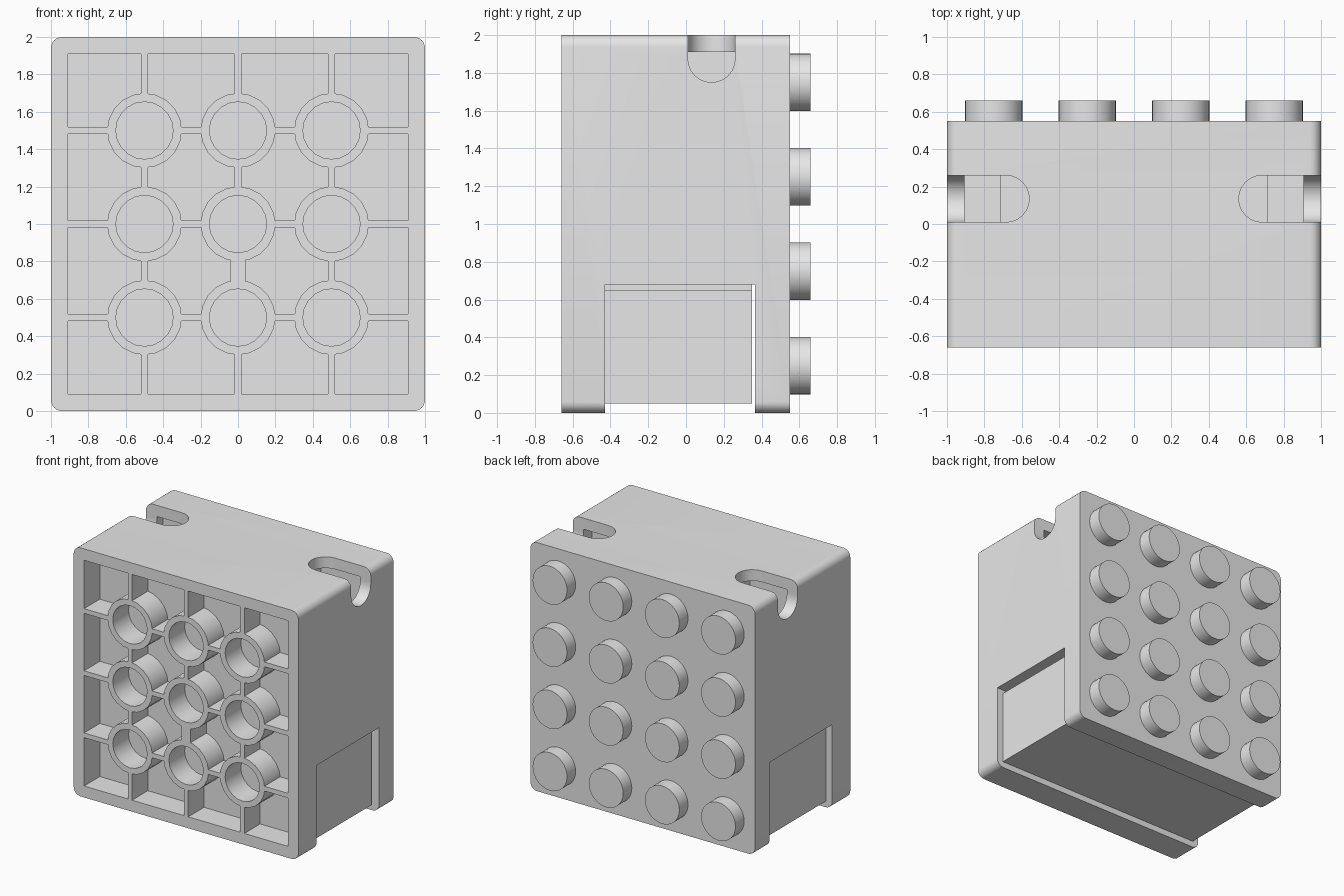
import bpy, bmesh, math
from mathutils import Vector

old = bpy.data.objects.get("Cube")
if old:
    bpy.data.objects.remove(old, do_unlink=True)

grey = bpy.data.materials.new("light_grey")
grey.use_nodes = True
grey.diffuse_color = (0.8, 0.8, 0.8, 1)
grey.node_tree.nodes["Principled BSDF"].inputs["Base Color"].default_value = (0.8, 0.8, 0.8, 1)


def arc(cx, cy, r, start, end, steps):
    return [(cx + r * math.cos(math.radians(start + (end - start) * i / steps)),
             cy + r * math.sin(math.radians(start + (end - start) * i / steps)))
            for i in range(steps + 1)]


def circle(cx, cy, r, sides):
    return arc(cx, cy, r, 0, 360, sides)[:-1]


def rect(a, b, c, d):
    return [(a, c), (b, c), (b, d), (a, d)]


def place(axis, u, v, t):
    return Vector({"x": (t, u, v), "y": (u, t, v), "z": (u, v, t)}[axis])


def prism(name, outline, axis, lo, hi, hole=None):
    """Extrude an outline along an axis, optionally with a matching through hole."""
    bm = bmesh.new()
    n = len(outline)
    loops = [[bm.verts.new(place(axis, u, v, t)) for u, v in ring]
             for ring in ([outline, hole] if hole else [outline]) for t in (lo, hi)]

    def bridge(a, b):
        for i in range(n):
            j = (i + 1) % n
            bm.faces.new((a[i], a[j], b[j], b[i]))

    bridge(loops[0], loops[1])
    if hole:
        bridge(loops[2], loops[3])
        bridge(loops[0], loops[2])
        bridge(loops[1], loops[3])
    else:
        bm.faces.new(loops[0])
        bm.faces.new(loops[1])
    bmesh.ops.recalc_face_normals(bm, faces=bm.faces)
    mesh = bpy.data.meshes.new(name)
    bm.to_mesh(mesh)
    bm.free()
    mesh.materials.append(grey)
    ob = bpy.data.objects.new(name, mesh)
    bpy.context.collection.objects.link(ob)
    return ob


def activate(ob):
    bpy.ops.object.select_all(action="DESELECT")
    ob.select_set(True)
    bpy.context.view_layer.objects.active = ob


def smooth(ob):
    activate(ob)
    bpy.ops.object.shade_smooth_by_angle(angle=math.radians(30))


def cut(target, cutter):
    cutter.hide_render = True
    activate(target)
    mod = target.modifiers.new("cut", "BOOLEAN")
    mod.operation = "DIFFERENCE"
    mod.solver = "EXACT"
    mod.object = cutter
    bpy.ops.object.modifier_apply(modifier=mod.name)
    bpy.data.objects.remove(cutter, do_unlink=True)


FRONT, BACK, FLOOR = -0.66, 0.55, -0.46
IN, RAD = 0.908, 0.06

# Housing with rounded long edges
c = 1 - RAD
outline = (arc(c, 1 + c, RAD, 0, 90, 6) + arc(-c, 1 + c, RAD, 90, 180, 6)
           + arc(-c, RAD, RAD, 180, 270, 6) + arc(c, RAD, RAD, 270, 360, 6))
body = prism("housing", outline, "y", FRONT, BACK)

# Open front tray
cut(body, prism("tray_cutter", rect(-IN, IN, 1 - IN, 1 + IN), "y", FRONT - 0.1, FLOOR))

# Recessed band under the base and up both sides, with a thin through slit
Y0, Y1, TOP = -0.43, 0.365, 0.68
cut(body, prism("base_cutter", rect(Y0, Y1, -0.1, 0.05), "x", -1.1, 1.1))
cut(body, prism("slit_cutter", rect(0.35, Y1, 0.04, TOP), "x", -1.1, 1.1))
for s in (-1, 1):
    cut(body, prism("band_cutter", rect(Y0, Y1, -0.1, TOP), "x", s * 0.945, s * 1.1))
    cut(body, prism("gap_cutter", rect(Y0, Y1, 0.65, TOP), "x", s * 0.88, s * 1.1))

# Cable slots wrapping the upper side edges, opening into small pockets
MID, R = 0.135, 0.125
for s in (-1, 1):
    top = arc(0.685, MID, R, 90, 270, 12) + [(1.1, MID - R), (1.1, MID + R)]
    cut(body, prism("pocket_cutter", rect(-0.1, 0.34, 1.5, 1.91), "x", s * 0.715, s * 0.905))
    cut(body, prism("ledge_cutter", rect(-0.1, 0.34, 1.7, 1.91), "x", s * 0.5, s * 0.72))
    cut(body, prism("top_slot_cutter", [(s * x, y) for x, y in top], "z", 1.89, 2.1))
    side = arc(MID, 1.875, R, 180, 360, 12) + [(MID + R, 2.1), (MID - R, 2.1)]
    cut(body, prism("side_slot_cutter", side, "x", s * 0.89, s * 1.1))
smooth(body)

# Round studs on the back
for x in (-0.75, -0.25, 0.25, 0.75):
    for z in (0.25, 0.75, 1.25, 1.75):
        smooth(prism("back_stud", circle(x, z, 0.153, 32), "y", BACK - 0.01, 0.66))

# Hollow tubes in the front tray
for x in (-0.5, 0, 0.5):
    for z in (0.5, 1, 1.5):
        smooth(prism("front_tube", circle(x, z, 0.2, 20), "y", FRONT, FLOOR + 0.01,
                     hole=circle(x, z, 0.153, 20)))

# Ribs joining tubes and tray walls
GAP = 0.19
spans = [(-IN, -0.5 - GAP), (-0.5 + GAP, -GAP), (GAP, 0.5 - GAP), (0.5 + GAP, IN)]
for p in (-0.5, 0, 0.5):
    for k, (a, b) in enumerate(spans):
        w = 0.04 if (p == 0 and k == 1) else 0.019
        prism("upright_rib", rect(p - w, p + w, 1 + a, 1 + b), "y", FRONT, FLOOR + 0.01)
        prism("level_rib", rect(a, b, 1 + p - 0.019, 1 + p + 0.019), "y", FRONT, FLOOR + 0.01)
